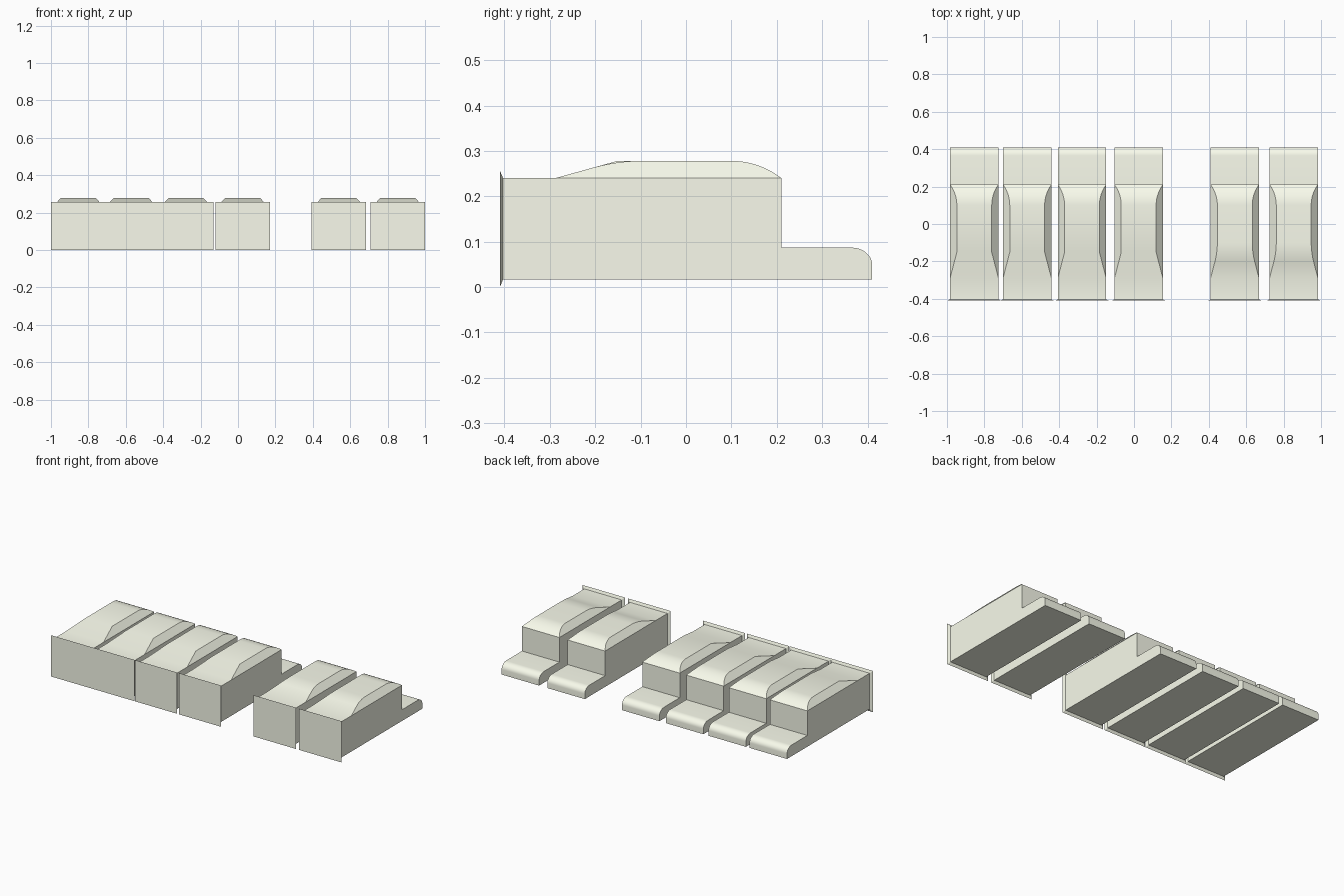
import bpy, bmesh, math

if "Cube" in bpy.data.objects:
    bpy.data.objects.remove(bpy.data.objects["Cube"])

HW, PW = 0.129, 0.146                 # half widths: body, front plate
Y_BACK, Y_FOOT, Y_BODY, Y_FRONT = 0.21, 0.41, -0.403, -0.41
Z_LOW, Z_TOP, Z_PLATE, RISE = 0.017, 0.24, 0.257, 0.038
Y_RAMP = -0.288
SLOPE = RISE / 0.137

ivory = bpy.data.materials.new("ivory")
ivory.diffuse_color = (0.95, 0.97, 0.84, 1)
ivory.use_nodes = True
ivory.node_tree.nodes["Principled BSDF"].inputs["Base Color"].default_value = ivory.diffuse_color


def hump_profile(soft):
    """Side outline (y, z) of the raised top, front to back."""
    pts = [(Y_RAMP, Z_TOP)]
    if soft:
        y0, y1 = Y_RAMP + 0.085, Y_RAMP + 0.189   # rounded crest
        for i in range(9):
            t = i / 8
            pts.append((y0 + (y1 - y0) * t,
                        Z_TOP + SLOPE * (0.085 + (y1 - y0) * (t - t * t / 2))))
    else:
        pts.append((Y_RAMP + 0.137, Z_TOP + RISE))
    r = (0.11 ** 2 + RISE ** 2) / (2 * RISE)      # rear arc
    for i in range(10):
        d = 0.11 * i / 9
        pts.append((0.10 + d, Z_TOP + RISE - r + math.sqrt(r * r - d * d)))
    return pts


def make_module(name, cx, soft):
    bm = bmesh.new()

    def face(pts):
        bm.faces.new([bm.verts.new(p) for p in pts])

    # body and foot, open where the hump and front plate join
    outline = [(Y_BODY, Z_TOP), (Y_BODY, Z_LOW), (Y_FOOT, Z_LOW)]
    for i in range(9):
        a = math.pi / 2 * i / 8
        outline.append((Y_FOOT - 0.045 + 0.045 * math.cos(a), 0.049 + 0.038 * math.sin(a)))
    outline += [(Y_BACK, 0.087), (Y_BACK, Z_TOP), (Y_RAMP, Z_TOP)]
    n = len(outline)
    for s in (-1, 1):
        face([(s * HW, y, z) for y, z in outline])
    for i in range(n):
        if i in (0, n - 2):
            continue
        (ya, za), (yb, zb) = outline[i], outline[(i + 1) % n]
        face([(-HW, ya, za), (HW, ya, za), (HW, yb, zb), (-HW, yb, zb)])

    # hump with sloping sides
    prof = hump_profile(soft)

    def w(z):
        return HW - 0.94 * (z - Z_TOP)

    for s in (-1, 1):
        face([(s * w(z), y, z) for y, z in prof])
    for (ya, za), (yb, zb) in zip(prof, prof[1:]):
        face([(-w(za), ya, za), (w(za), ya, za), (w(zb), yb, zb), (-w(zb), yb, zb)])

    # flared front plate
    front = [(-PW, Y_FRONT, 0), (PW, Y_FRONT, 0), (PW, Y_FRONT, Z_PLATE), (-PW, Y_FRONT, Z_PLATE)]
    back = [(-HW, Y_BODY, Z_LOW), (HW, Y_BODY, Z_LOW), (HW, Y_BODY, Z_TOP), (-HW, Y_BODY, Z_TOP)]
    face(front)
    for i in range(4):
        j = (i + 1) % 4
        face([front[i], front[j], back[j], back[i]])

    bmesh.ops.remove_doubles(bm, verts=bm.verts, dist=1e-5)
    bmesh.ops.recalc_face_normals(bm, faces=bm.faces)
    me = bpy.data.meshes.new(name)
    bm.to_mesh(me)
    bm.free()
    me.materials.append(ivory)
    ob = bpy.data.objects.new(name, me)
    ob.location.x = cx
    bpy.context.collection.objects.link(ob)
    bpy.ops.object.select_all(action='DESELECT')
    ob.select_set(True)
    bpy.context.view_layer.objects.active = ob
    bpy.ops.object.shade_smooth_by_angle(angle=math.radians(25))


# row of six modules; the last two have a rounded crest
for k, x in enumerate((-0.854, -0.571, -0.278, 0.025, 0.539, 0.854)):
    make_module(f"drawer_module_{k + 1}", x, k >= 4)
